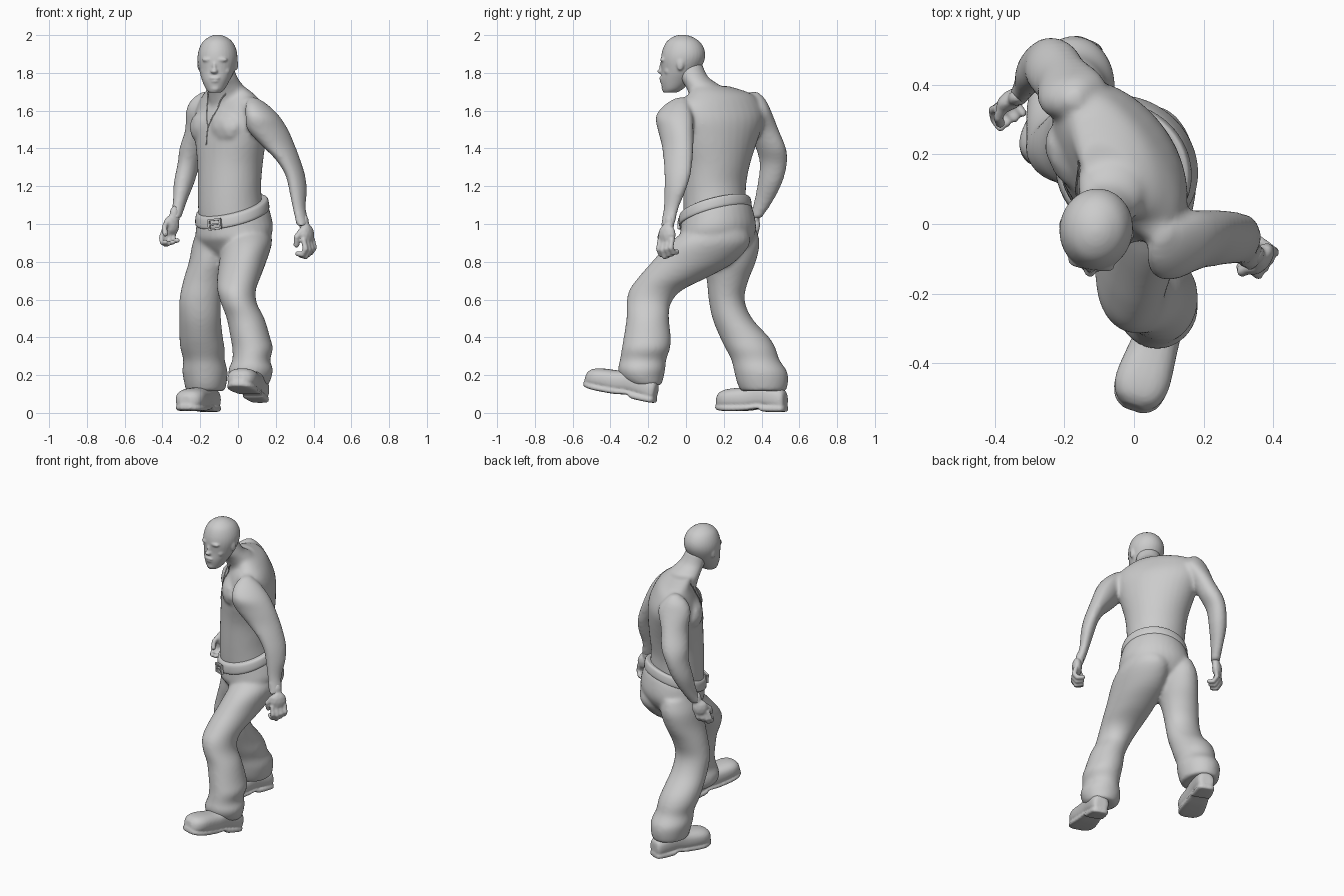
import bpy, bmesh, math
from mathutils import Vector, Matrix
from mathutils.bvhtree import BVHTree

cube = bpy.data.objects.get("Cube")
if cube:
    bpy.data.objects.remove(cube, do_unlink=True)

grey = bpy.data.materials.new("clay grey")
grey.use_nodes = True
tone = (0.6, 0.6, 0.6, 1)
grey.diffuse_color = tone
grey.node_tree.nodes["Principled BSDF"].inputs["Base Color"].default_value = tone

CM = 0.01
BELT_TILT = Vector((0.24, 0.26))


def axes(degrees):
    """Sideways and forward directions of a body turned by an angle."""
    t = math.radians(degrees)
    return Vector((math.cos(t), -math.sin(t), 0)), Vector((-math.sin(t), -math.cos(t), 0))


def smooth_rows(rows, steps=4):
    """Catmull-Rom interpolation between rows of section values."""
    result = []
    for i in range(len(rows) - 1):
        quad = [rows[max(i - 1, 0)], rows[i], rows[i + 1], rows[min(i + 2, len(rows) - 1)]]
        for k in range(steps):
            t = k / steps
            result.append([b + 0.5 * t * (c - a + t * (2*a - 5*b + 4*c - d + t * (3*(b - c) + d - a)))
                           for a, b, c, d in zip(*quad)])
    return result + [rows[-1]]


def skin(bm, rings):
    """Closed surface through rings of points."""
    loops = [[bm.verts.new(p) for p in ring] for ring in rings]
    n = len(loops[0])
    for low, high in zip(loops, loops[1:]):
        for i in range(n):
            j = (i + 1) % n
            bm.faces.new((low[i], low[j], high[j], high[i]))
    bm.faces.new(loops[0])
    bm.faces.new(loops[-1])


def trunk(bm, rows, count=32):
    """Level elliptical sections: z, centre x, y, half width, half depth, turn, tilt."""
    rings = []
    for z, x, y, a, b, turn, tilt in smooth_rows(rows):
        u, f = axes(turn)
        ring = []
        for i in range(count):
            t = math.tau * i / count
            off = (u * a * math.cos(t) + f * b * math.sin(t)) * CM
            lift = tilt * BELT_TILT.dot(off.xy)
            ring.append(Vector((x, y, z)) * CM + off + Vector((0, 0, lift)))
        rings.append(ring)
    skin(bm, rings)


def limb(bm, rows, skew=0, count=32):
    """Limb sections: height, extents in x and y; skew leans the oval diagonally."""
    rings = []
    for z, l, r, f, b in smooth_rows(rows):
        turns = [math.tau * i / count for i in range(count)]
        rings.append([Vector(((l + r + (r - l) * math.cos(t)) / 2,
                              (f + b + (b - f) * math.sin(t + skew)) / 2, z)) * CM for t in turns])
    skin(bm, rings)


def blob(bm, centre, size, turn=0):
    m = Matrix.Translation(centre) @ Matrix.Rotation(-math.radians(turn), 4, 'Z')
    bmesh.ops.create_icosphere(bm, subdivisions=2, radius=1,
                               matrix=m @ Matrix.Diagonal((*size, 1)))


def chain(bm, points, r):
    """Rounded rod through points, as overlapping balls."""
    for a, b in zip(points, points[1:]):
        for k in range(5):
            blob(bm, a.lerp(b, k / 4), (r, r, r))


def finish(name, bm, voxel=0, relax=0):
    bmesh.ops.recalc_face_normals(bm, faces=bm.faces)
    mesh = bpy.data.meshes.new(name)
    bm.to_mesh(mesh)
    bm.free()
    mesh.materials.append(grey)
    obj = bpy.data.objects.new(name, mesh)
    bpy.context.collection.objects.link(obj)
    if voxel:
        mod = obj.modifiers.new("merge", 'REMESH')
        mod.mode, mod.voxel_size, mod.use_smooth_shade = 'VOXEL', voxel, True
        soft = obj.modifiers.new("soften", 'SMOOTH')
        soft.factor, soft.iterations = 0.5, relax
    bpy.context.view_layer.objects.active = obj
    bpy.ops.object.select_all(action='DESELECT')
    obj.select_set(True)
    bpy.ops.object.shade_smooth_by_angle(angle=math.radians(45))
    return obj


# Upper body: torso, neck, shoulders and both arms merged
bm = bmesh.new()
trunk(bm, [(102, -3.5, 15.5, 17.3, 15.8, 35, 1), (111, -4.3, 15.2, 17.3, 16, 38, 1),
           (120, -4.5, 15.2, 17.6, 16, 45, .5), (132, -4.2, 16, 19, 16.3, 52, 0),
           (145, -4, 17, 23, 16.5, 56, 0), (155, -4, 18, 26, 15.5, 56, 0),
           (163, -4, 18, 25, 12.5, 56, 0), (169, -5, 18, 19, 9.5, 56, 0),
           (173, -6, 13, 11, 7, 50, 0)])
trunk(bm, [(160, -4, 15, 10, 10.5, 45, 0), (169, -5.5, 12, 11, 10, 45, 0),
           (174, -6.7, 8, 9, 9, 30, 0), (178, -8.2, 4, 7.8, 7.6, 15, 0), (185, -10, 1.5, 7, 7, 9, 0)])
limb(bm, [(167, 6, 10, -5, -1), (163, 4, 16, -11.5, 1.5), (157, 4, 22, -16, 3.5),
          (150, 5, 26.5, -15, 4), (142, 12, 30, -13, 4), (134, 20, 33, -12, 3.5),
          (126, 25, 35.5, -11.5, 2.5), (118, 27, 36.5, -11.5, 0), (108, 29, 36, -12, -4),
          (99, 31, 38, -13.5, -6)], 0.4)
limb(bm, [(170, -19, -15, 34, 38), (166, -24.5, -11, 31, 42), (160, -27.5, -8, 30, 45),
          (150, -28, -13, 33, 49), (140, -31, -16, 37, 53), (132, -32, -20, 39, 53.5),
          (122, -34, -23, 38, 51), (112, -34.5, -27, 36, 46), (103, -36, -30, 33.5, 40)], 0.2)
chain(bm, [Vector((-.02, .1, 1.665)), Vector((.085, -.03, 1.605))], 0.057)
chain(bm, [Vector((-.07, .17, 1.665)), Vector((-.16, .33, 1.63))], 0.055)
u, f = axes(54)
chest = Vector((-.04, .17, 0))
for s in (-1, 1):
    blob(bm, chest + u * s * .085 + f * .09 + Vector((0, 0, 1.51)), (.125, .078, .1), 54)
upper = finish("upper_body", bm, 0.011, 9)


# Hands with curled fingers
def hand(name, wrist, spread, inward, slant, k):
    bm = bmesh.new()
    spread, inward = spread.normalized() * k, inward.normalized() * k
    down = (Vector((0, 0, -1)) + slant).normalized() * k
    turn = -math.degrees(math.atan2(spread.y, spread.x))
    blob(bm, wrist, (0.03, 0.025, 0.055), turn)
    blob(bm, wrist + down * 0.05, Vector((0.045, 0.026, 0.05)) * k, turn)
    for i in range(4):
        base = wrist + down * 0.075 + spread * (1.5 - i) * 0.022
        long = 1 - 0.12 * abs(i - 1)
        chain(bm, [base, base + down * 0.045 * long,
                   base + down * 0.075 * long + inward * 0.025,
                   base + down * 0.07 * long + inward * 0.05], 0.0125 * k)
    root = wrist + down * 0.03 + spread * 0.03
    chain(bm, [root, root + spread * 0.02 + down * 0.03 + inward * 0.02,
               root + spread * 0.012 + down * 0.065 + inward * 0.038], 0.014 * k)
    finish(name, bm, 0.006, 5)


hand("left_hand", Vector((.35, -.09, 1.0)), Vector((-.6, -.8, 0)), Vector((-.8, .6, 0)),
     Vector((.24, -.18, 0)), 1.2)
hand("right_hand", Vector((-.335, .365, 1.045)), Vector((-.83, -.55, 0)), Vector((.55, -.83, 0)),
     Vector((-.35, -.15, 0)), 1.1)

# Head with modelled face
TURN = 9
bm = bmesh.new()
trunk(bm, [(169.5, -12.2, -8.5, 3, 3.5, TURN, 0), (171.5, -12, -7, 5, 5.5, TURN, 0),
           (176, -11.7, -5, 7.3, 8.4, TURN, 0), (181, -11.2, -3, 9.2, 10, TURN, 0),
           (187, -10.9, -1.7, 10.5, 11.6, TURN, 0), (192, -10.8, -1.3, 10, 11.2, TURN, 0),
           (196.5, -10.8, -1.5, 7.8, 8.8, TURN, 0), (199.2, -10.8, -1.8, 4.2, 4.8, TURN, 0),
           (200.2, -10.8, -2, 1, 1, TURN, 0)])
u, f = axes(TURN)


def face(side, forward, z, size):
    centre = Vector((-.108, -.02, z)) + u * side + f * forward
    blob(bm, centre, size, TURN)


face(0, .115, 1.808, (.02, .02, .013))
face(0, .106, 1.83, (.012, .018, .034))
face(0, .11, 1.772, (.03, .014, .008))
face(0, .107, 1.756, (.026, .014, .008))
face(0, .09, 1.718, (.028, .022, .018))
for s in (-1, 1):
    face(s * .034, .096, 1.87, (.036, .018, .013))
    face(s * .045, .066, 1.81, (.034, .024, .024))
    face(s * .1, -.005, 1.845, (.009, .02, .034))
finish("head", bm, 0.006, 5)

# Trousers: pelvis and both legs merged, with slumped hems
bm = bmesh.new()
trunk(bm, [(79, -5, 18, 5, 6, 40, 0), (84, -5, 16, 12, 10, 40, 0), (89, -3.5, 16.5, 18.5, 15.5, 40, 0),
           (95, -2, 17, 21.5, 19, 40, .4), (102, -2.5, 16.5, 20.5, 18.5, 40, .9),
           (107, -3, 15.5, 18.8, 17.3, 40, 1)])
limb(bm, [(98, -6, 17, 2, 32), (90, -8, 18, -9, 34), (80, -10, 15, -18, 26), (72, -11, 12, -25, 12),
          (65, -11, 9.5, -30, -2), (58, -9, 10, -31.5, -8), (50, -6, 14, -31.5, -9),
          (40, -4, 17, -33, -8), (34, -3, 18.5, -34, -8.5), (28, -3, 17, -35, -10.5),
          (23, -5, 18.5, -36, -11), (18, -4.5, 17.5, -34, -12), (14.5, 0, 16, -29, -13)])
limb(bm, [(98, -21, -3, 4, 37), (90, -24, -2, 8, 39), (80, -26, -4, 9, 37), (70, -29, -7, 11, 33),
          (60, -31, -9, 12, 31), (50, -31, -9, 14, 35), (40, -31, -8, 18, 44),
          (34, -30.5, -7, 21, 47.5), (28, -29, -7, 24, 49.5), (22, -29.5, -5.5, 25.5, 53.5),
          (16, -28.5, -6, 27, 54), (11.5, -27.5, -7, 29, 53)])
finish("trousers", bm, 0.011, 9)


# Shoes: rounded sections along the sole
def shoe(name, heel, toe):
    bm = bmesh.new()
    along = toe - heel
    side = along.cross(Vector((0, 0, 1))).normalized()
    up = side.cross(along).normalized()

    def body(rows, power):
        rings = []
        for s, half, low, high in smooth_rows(rows):
            ring = []
            for i in range(24):
                c, d = math.cos(math.tau * i / 24), math.sin(math.tau * i / 24)
                w = math.copysign(abs(c) ** power, c) * half
                h = (low + high) / 2 + math.copysign(abs(d) ** power, d) * (high - low) / 2
                ring.append(heel + along * s + (side * w + up * h) * CM)
            rings.append(ring)
        skin(bm, rings)

    body([(0.01, 2.8, 2, 9), (.06, 5.2, 1, 12), (.35, 6.2, 2, 15), (.55, 7, 1, 13),
          (.8, 7.9, 1, 12), (.93, 6.4, 1, 10.5), (.99, 3.2, 2, 8)], 0.8)
    body([(0, 2.5, .5, 3), (.05, 5.2, 0, 3.2), (.3, 6, 0, 3.4), (.36, 6, 1.5, 3.6),
          (.55, 6.9, .4, 3.2), (.8, 7.8, 0, 3), (.94, 6.2, .3, 3.2), (1, 3, 1, 3.4)], 0.5)
    finish(name, bm, 0.007, 3)


shoe("left_shoe", Vector((.12, -.165, .05)), Vector((-.005, -.54, .135)))
shoe("right_shoe", Vector((-.13, .53, .005)), Vector((-.28, .165, .01)))

# Belt with a framed buckle
bm = bmesh.new()
trunk(bm, [(103.5, -3, 15.5, 18.5, 17, 40, 1), (104.3, -3, 15.5, 20.2, 18.7, 40, 1),
           (109.2, -3.2, 15.3, 19.6, 18.1, 40, 1), (110, -3.2, 15.3, 17.5, 16, 40, 1)], 48)
finish("belt", bm)

u, f = axes(28)
centre = Vector((-.031, .154, 1.066 + BELT_TILT.dot(f.xy) * .197)) + f * .197
place = Matrix.Translation(centre) @ Matrix.Rotation(-math.radians(28), 4, 'Z')
place = place @ Matrix.Rotation(-math.radians(6), 4, 'Y')
bm = bmesh.new()
for x, z, w, h in ((0, .024, .075, .01), (0, -.024, .075, .01), (.034, 0, .01, .05),
                   (-.034, 0, .01, .05), (0, 0, .06, .008)):
    m = place @ Matrix.Translation((x, 0, z)) @ Matrix.Diagonal((w, .014, h, 1))
    bmesh.ops.create_cube(bm, size=1, matrix=m)
finish("belt_buckle", bm)

# Vest seams laid on the surface: neckline and front opening
bpy.context.view_layer.update()
tree = BVHTree.FromObject(upper, bpy.context.evaluated_depsgraph_get())


def seam(name, points):
    curve = bpy.data.curves.new(name, 'CURVE')
    curve.dimensions, curve.bevel_depth, curve.bevel_resolution = '3D', 0.003, 1
    line = curve.splines.new('POLY')
    line.points.add(len(points) - 1)
    for target, p in zip(line.points, points):
        spot, normal = tree.find_nearest(p)[:2]
        target.co = (*(spot + normal * 0.001), 1)
    curve.materials.append(grey)
    bpy.context.collection.objects.link(bpy.data.objects.new(name, curve))


u, f = axes(50)
for s, name in ((1, "left"), (-1, "right")):
    seam(name + "_neckline", [chest + u * s * .09 * (1 - k / 24) + f * (.1 + .004 * k)
                              + Vector((0, 0, 1.7 - .0075 * k)) for k in range(25)])
seam("front_opening", [chest + f * .2 + Vector((0, 0, 1.52 - .01 * k)) for k in range(11)])
